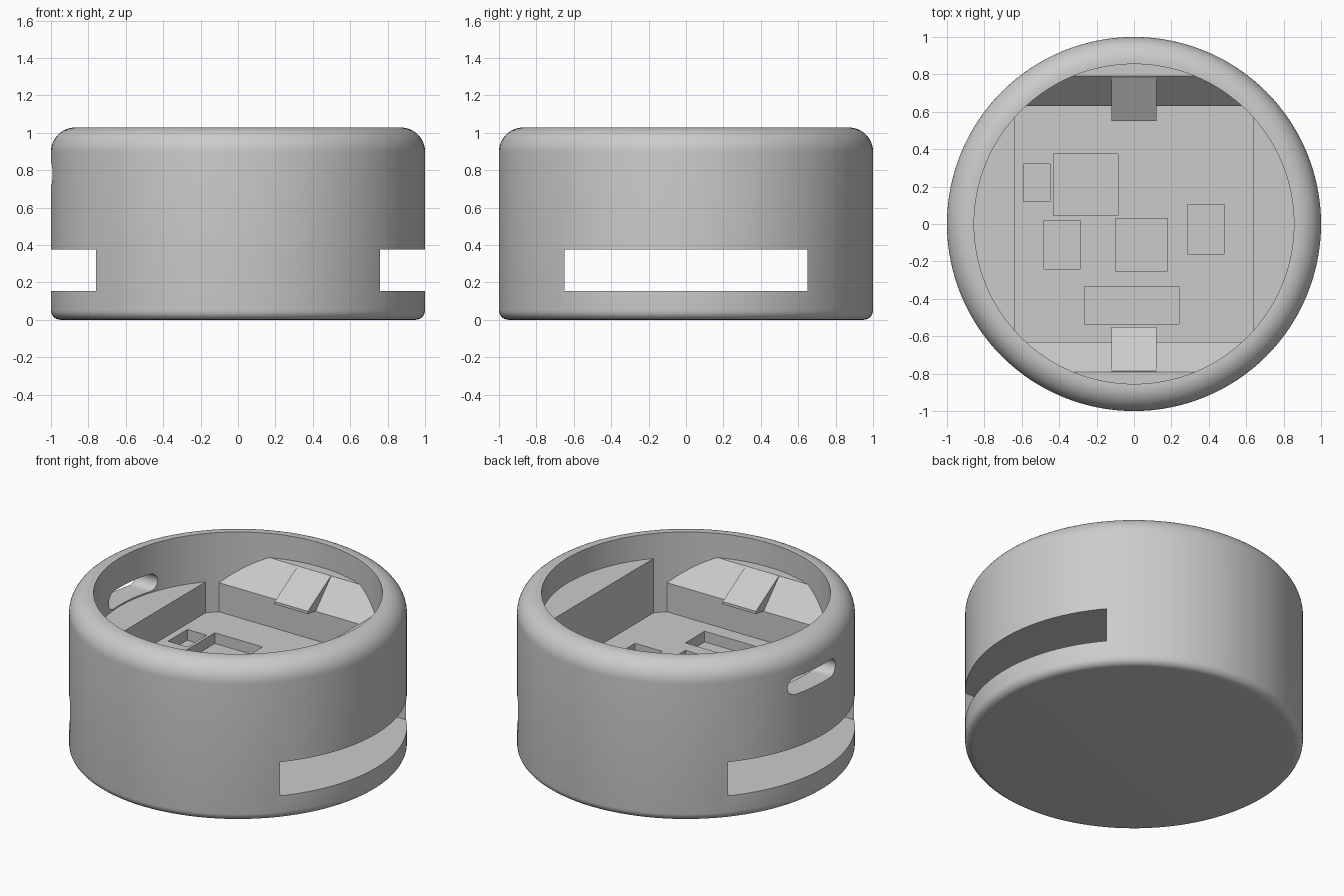
import bpy, bmesh, math
from mathutils import Matrix, Vector

if "Cube" in bpy.data.objects:
    bpy.data.objects.remove(bpy.data.objects["Cube"], do_unlink=True)

GREY = (0.6, 0.6, 0.6, 1)
mat = bpy.data.materials.new("grey_plastic")
mat.use_nodes = True
mat.diffuse_color = GREY
mat.node_tree.nodes["Principled BSDF"].inputs["Base Color"].default_value = GREY

BORE, FLOOR, LEDGE = 0.855, 0.51, 0.87


def make(name, bm):
    bmesh.ops.recalc_face_normals(bm, faces=bm.faces)
    me = bpy.data.meshes.new(name)
    bm.to_mesh(me)
    bm.free()
    ob = bpy.data.objects.new(name, me)
    bpy.context.collection.objects.link(ob)
    me.materials.append(mat)
    return ob


def prism(bm, pts, offset):
    """Closed prism from a flat outline, pushed along offset."""
    face = bm.faces.new([bm.verts.new(p) for p in pts])
    ext = bmesh.ops.extrude_face_region(bm, geom=[face], use_keep_orig=True)
    verts = [g for g in ext["geom"] if isinstance(g, bmesh.types.BMVert)]
    bmesh.ops.translate(bm, verts=verts, vec=offset)


def box(bm, x0, x1, y0, y1, z0, z1):
    prism(bm, [(x0, y0, z0), (x1, y0, z0), (x1, y1, z0), (x0, y1, z0)], (0, 0, z1 - z0))


def arc(cx, cz, r, a0, a1, n):
    return [(cx + r * math.cos(math.radians(a0 + (a1 - a0) * i / n)),
             cz + r * math.sin(math.radians(a0 + (a1 - a0) * i / n))) for i in range(n + 1)]


# Round housing: turned profile with soft rims and a bored cavity
rb, rt, height = 0.05, 0.13, 1.028
profile = ([(0, 0)] + arc(1 - rb, rb, rb, -90, 0, 6)
           + arc(1 - rt, height - rt, rt, 0, 90, 12)
           + [(BORE, height), (BORE, FLOOR), (0, FLOOR)])
bm = bmesh.new()
vs = [bm.verts.new((r, 0, z)) for r, z in profile]
es = [bm.edges.new(p) for p in zip(vs, vs[1:])]
bmesh.ops.spin(bm, geom=vs + es, cent=(0, 0, 0), axis=(0, 0, 1),
               angle=math.tau, steps=128, use_duplicate=False)
bmesh.ops.remove_doubles(bm, verts=bm.verts, dist=1e-4)
housing = make("housing", bm)

# Cutter: through slot, pill-shaped port and floor recesses
bm = bmesh.new()
box(bm, -1.2, 1.2, -0.65, 0.65, 0.155, 0.375)
pr, pz = 0.057, 0.778
pill = arc(0.31 - pr, pz, pr, -90, 90, 12) + arc(-0.125 + pr, pz, pr, 90, 270, 12)
prism(bm, [(-1.2, y, z) for y, z in pill], (0.5, 0, 0))
recesses = [(-0.59, -0.45, 0.12, 0.32), (-0.43, -0.085, 0.045, 0.375),
            (-0.48, -0.29, -0.24, 0.02), (-0.10, 0.18, -0.25, 0.03),
            (0.285, 0.48, -0.16, 0.105), (-0.265, 0.24, -0.535, -0.335)]
for x0, x1, y0, y1 in recesses:
    box(bm, x0, x1, y0, y1, FLOOR - 0.07, FLOOR + 0.1)
cutter = make("cutter", bm)
cutter.hide_render = True

mod = housing.modifiers.new("cuts", "BOOLEAN")
mod.operation, mod.solver, mod.object = "DIFFERENCE", "EXACT", cutter
bpy.context.view_layer.objects.active = housing
housing.select_set(True)
bpy.ops.object.modifier_apply(modifier=mod.name)
bpy.data.objects.remove(cutter, do_unlink=True)
bpy.ops.object.shade_smooth_by_angle(angle=math.radians(30))


def ledge(name, chord, top, turn, slope=False):
    """Segment-shaped block between a chord and the bore wall."""
    r = BORE + 0.004
    a = math.degrees(math.acos(chord / r))
    bm = bmesh.new()
    prism(bm, [(x, y, FLOOR - 0.01) for x, y in arc(0, 0, r, -a, a, 40)],
          (0, 0, top - FLOOR + 0.01))
    if slope:
        cut = bmesh.ops.bisect_plane(bm, geom=bm.verts[:] + bm.edges[:] + bm.faces[:],
                                     plane_co=(chord, 0, 0.70),
                                     plane_no=Vector((-0.17, 0, 0.16)).normalized(),
                                     clear_outer=True)
        edges = [g for g in cut["geom_cut"] if isinstance(g, bmesh.types.BMEdge)]
        bmesh.ops.holes_fill(bm, edges=edges)
    bm.transform(Matrix.Rotation(math.radians(turn), 4, "Z"))
    make(name, bm)


# Side ledges: the one under the port is lower
ledge("left_ledge", 0.635, LEDGE - 0.005, 0)
ledge("right_ledge", 0.635, 0.712, 180)

# Sloped ledges with a snap tab at the back and front
for side, turn in (("back", 90), ("front", -90)):
    ledge(side + "_ledge", 0.63, LEDGE, turn, slope=True)
    bm = bmesh.new()
    tab = [(0.55, 0.712), (0.55, 0.73), (0.785, LEDGE), (0.80, LEDGE - 0.01), (0.64, 0.70)]
    prism(bm, [(y, -0.12, z) for y, z in tab], (0, 0.24, 0))
    bm.transform(Matrix.Rotation(math.radians(turn), 4, "Z"))
    make(side + "_snap_tab", bm)
